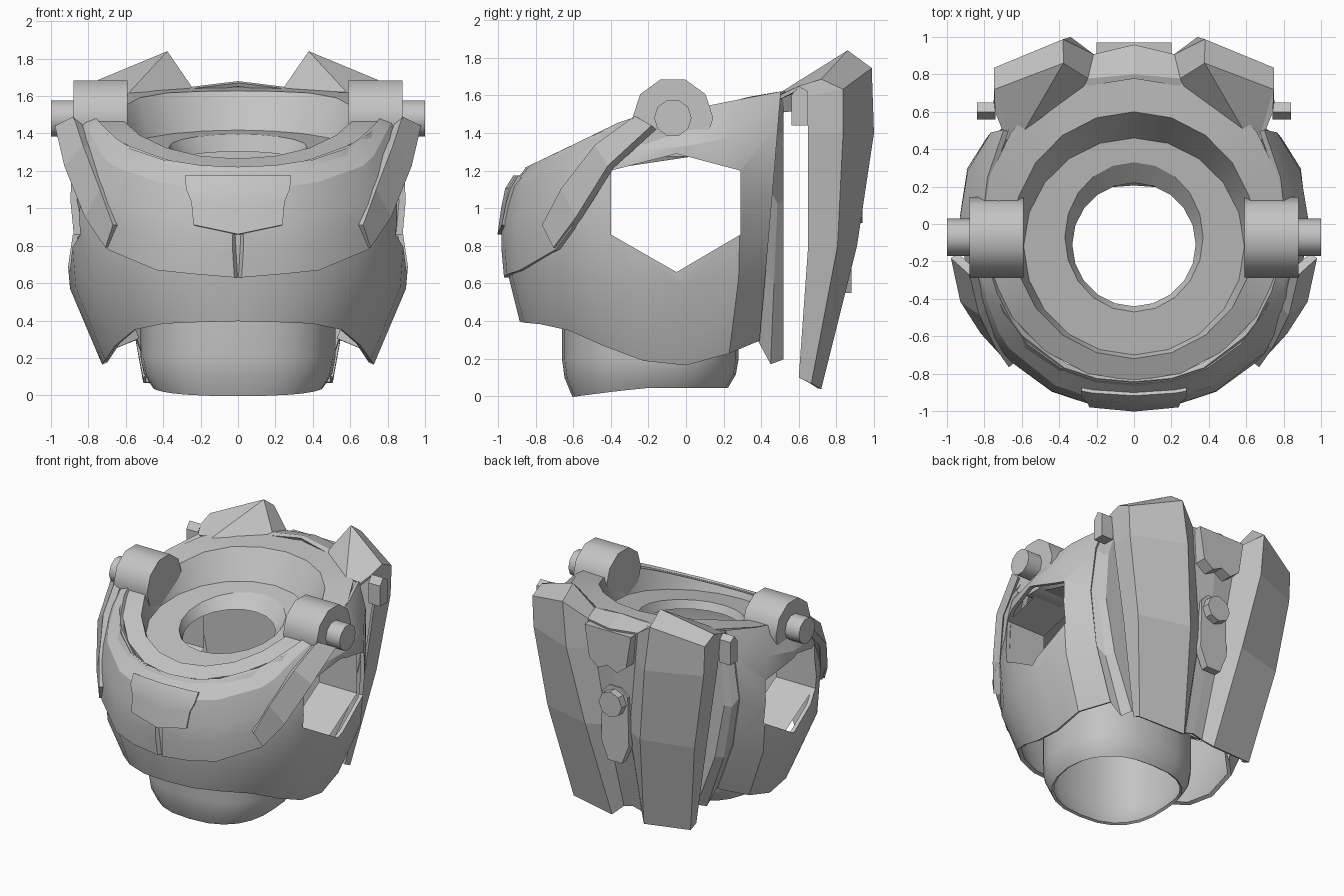
import bpy, bmesh, math
from math import sin, cos, radians
from mathutils import Vector

cube = bpy.data.objects.get("Cube")
if cube:
    bpy.data.objects.remove(cube)

GREY = (0.55, 0.55, 0.55, 1)
grey = bpy.data.materials.new("armour grey")
grey.use_nodes = True
grey.diffuse_color = GREY
grey.node_tree.nodes["Principled BSDF"].inputs["Base Color"].default_value = GREY


def finish(name, bm):
    bmesh.ops.recalc_face_normals(bm, faces=bm.faces)
    mesh = bpy.data.meshes.new(name)
    bm.to_mesh(mesh)
    bm.free()
    mesh.materials.append(grey)
    obj = bpy.data.objects.new(name, mesh)
    bpy.context.collection.objects.link(obj)
    return obj


def smooth(obj, angle=30):
    bpy.ops.object.select_all(action='DESELECT')
    obj.select_set(True)
    bpy.context.view_layer.objects.active = obj
    bpy.ops.object.shade_smooth_by_angle(angle=radians(angle))


def modify(obj, kind, **settings):
    """Add a modifier and apply it."""
    mod = obj.modifiers.new(kind, kind)
    for key, value in settings.items():
        setattr(mod, key, value)
    bpy.context.view_layer.objects.active = obj
    bpy.ops.object.modifier_apply(modifier=mod.name)


def thicken(obj, amount):
    modify(obj, 'SOLIDIFY', thickness=amount, offset=0)


def cut(obj, cutter):
    modify(obj, 'BOOLEAN', operation='DIFFERENCE', solver='EXACT', object=cutter)
    bpy.data.objects.remove(cutter)


def loft(name, rows, closed=False):
    """Skin a grid of points, row by row."""
    bm = bmesh.new()
    grid = [[bm.verts.new(p) for p in row] for row in rows]
    count = len(rows[0])
    for low, high in zip(grid, grid[1:]):
        for i in range(count if closed else count - 1):
            j = (i + 1) % count
            bm.faces.new((low[i], low[j], high[j], high[i]))
    return finish(name, bm)


def prism(name, outline, place, start, end, capped=True):
    """Extrude a flat outline; place(u, v, depth) gives the position."""
    bm = bmesh.new()
    near = [bm.verts.new(place(u, v, start)) for u, v in outline]
    far = [bm.verts.new(place(u, v, end)) for u, v in outline]
    for i in range(len(outline)):
        j = (i + 1) % len(outline)
        bm.faces.new((near[i], near[j], far[j], far[i]))
    if capped:
        bm.faces.new(near)
        bm.faces.new(far)
    return finish(name, bm)


def cylinder(name, sides, radius, depth, location, rotation):
    bpy.ops.mesh.primitive_cylinder_add(vertices=sides, radius=radius, depth=depth,
                                        location=location, rotation=rotation)
    obj = bpy.context.object
    obj.name = name
    obj.data.materials.append(grey)
    smooth(obj, 40)


def along_x(u, v, d): return (d, u, v)
def along_y(u, v, d): return (u, d, v)
def along_z(u, v, d): return (u, v, d)


def lerp(table, x):
    if x <= table[0][0]:
        return table[0][1]
    for (x0, y0), (x1, y1) in zip(table, table[1:]):
        if x <= x1:
            return y0 + (y1 - y0) * (x - x0) / (x1 - x0)
    return table[-1][1]


def power(value, exponent): return math.copysign(abs(value) ** exponent, value)


HEM = [(0, .4), (25, .39), (45, .35), (70, .2), (90, .17), (123, .3)]
BULGE = [(.3, .93), (.6, .95), (.86, .91), (1, .84)]
RIM = [(-.84, 1.21), (-.6, 1.32), (-.28, 1.47), (.1, 1.53), (.4, 1.61), (.84, 1.65)]
PLATE_HEM = [(0, .63), (25, .67), (46, .78), (53, .89), (66, 1.22), (80, 1.41)]


def top_z(a): return lerp(RIM, -.84 * cos(radians(a)))
def hem_z(a): return lerp(HEM, abs(a))


def surf(a, z, off=0):
    """Point on the torso at angle a from the front and height z."""
    r = radians(a)
    f = (z - hem_z(a)) / (top_z(a) - hem_z(a))
    s = lerp([(0, .87 - .12 * sin(r) ** 2)] + BULGE, f) + off
    s += .06 * sin(r) ** 8 * lerp([(.5, 0), (.86, 1), (1, 0)], f)
    return Vector((.95 * s * power(sin(r), .88), -s * power(cos(r), .95), z))


# Torso shell with hexagonal arm holes
angles = [-123, -106, -90, -74, -58, -42, -26, -12, 0]
angles += [-a for a in reversed(angles[:-1])]
rows = []
for f in (0, .3, .6, .86, 1):
    row = [surf(a, hem_z(a) + f * (top_z(a) - hem_z(a))) for a in angles]
    for p in (row[0], row[-1]):
        p.y = .38 + .12 * f
        p.x *= .84 + .16 * min(1, f / .6)
    rows.append(row)
edge = [row[-1].copy() for row in rows]
shell = loft("torso_shell", rows)
thicken(shell, .03)
arm_hole = [(-.4, 1.2), (-.4, .86), (-.05, .66), (.29, .86), (.29, 1.2), (-.05, 1.29)]
cut(shell, prism("arm_cutter", arm_hole, along_x, -1.5, 1.5))
smooth(shell)

# Back wall of the shell with a slanted flange on both sides
rows = []
for i, p in enumerate(edge):
    drop = .13 * (1 - i / 4)
    half = [(p.x, p.y, p.z), (p.x - .04, p.y + (.52 - p.y) * .5, p.z - drop),
            (p.x - .08, .52, p.z - drop * .8), (.36, .52, min(p.z - drop * .8, 1.4))]
    rows.append(half + [(-x, y, z) for x, y, z in reversed(half)])
loft("shell_back_wall", rows)

# Collar: lip, sloped rim, bowl wall, tilted floor and neck opening
def ring(rx, ry, cy, height, n=20):
    pts = []
    for i in range(n):
        t = 2 * math.pi * i / n
        y = cy - ry * cos(t)
        pts.append((rx * sin(t), y, height(y)))
    return pts


def rim(y): return lerp(RIM, y)
def lip(y): return rim(y) - .11
def floor(y): return 1.34 + .17 * y
def neck(y): return 1.27 + .15 * y


collar = loft("collar_bowl", [
    ring(.8, .83, 0, lip), ring(.81, .84, 0, rim), ring(.65, .66, -.06, rim),
    ring(.59, .58, -.12, floor), ring(.37, .4, -.07, floor), ring(.33, .33, -.11, neck)],
    closed=True)
smooth(collar, 20)

# Chest plate with a notch in the middle of its lower edge
angles = [-80, -74, -66, -53, -46, -25, -12, 0, 12, 25, 46, 53, 66, 74, 80]
rows = []
for f in (0, .25, .5, .8, 1):
    row = []
    for a in angles:
        low = lerp(PLATE_HEM, abs(a))
        row.append(surf(a, low + f * (top_z(a) - low), .025 if f < 1 else -.01))
    rows.append(row)
plate = loft("chest_plate", rows)
thicken(plate, .035)
cut(plate, prism("notch_cutter", [(-.035, -1.1), (.035, -1.1), (.035, -.99), (0, -.94), (-.035, -.99)],
                 along_z, .5, .86))
smooth(plate, 20)

# Raised centre panel of the chest
centre = loft("chest_centre_panel", [
    [surf(a, z + rise * abs(a) / 12, .045) for a in (-w, -12, 0, 12, w)]
    for z, w, rise in ((.86, 12, .05), (1, 13, .03), (1.1, 15, 0), (1.17, 16, 0))])
thicken(centre, .02)
smooth(centre, 20)

# Shoulder bands: lower and upper edge of a strip from chest to drum
BAND = [((.69, -.69, .79), (.65, -.75, .91)), ((.8, -.57, .95), (.72, -.65, 1.1)),
        ((.91, -.4, 1.22), (.81, -.47, 1.33)), ((.96, -.17, 1.43), (.86, -.26, 1.48))]
sideways = (0, math.pi / 2, 0)
for side, label in ((1, "left"), (-1, "right")):
    band = loft(label + "_shoulder_band", [[(side * x, y, z) for x, y, z in pair] for pair in BAND])
    thicken(band, .05)

    # Shoulder drums, pivot pins, arm sockets and back lugs
    cylinder(label + "_shoulder_drum", 10, .215, .29, (side * .735, -.07, 1.48), sideways)
    cylinder(label + "_shoulder_pin", 10, .1, .16, (side * .92, -.07, 1.48), sideways)
    prism(label + "_arm_socket", arm_hole, along_x, side * .5, side * .83, capped=False)
    prism(label + "_back_lug", [(.56, 1.44), (.65, 1.44), (.65, 1.62), (.6, 1.65), (.56, 1.6)],
          along_x, side * .74, side * .84)

# Back plate: half section from outer edge to centre, from bottom to horn
back = loft("back_plate", [
    [(.5, .6, .1), (.5, .66, .07), (.14, .71, .04), (.08, .65, .1), (0, .65, .12)],
    [(.63, .65, .8), (.63, .8, .8), (.24, .9, .8), (.1, .83, .8), (0, .84, .8)],
    [(.72, .65, 1.4), (.73, .83, 1.4), (.34, .99, 1.4), (.18, .87, 1.4), (0, .88, 1.4)],
    [(.74, .65, 1.6), (.74, .83, 1.63), (.38, .98, 1.74), (.22, .9, 1.62), (0, .95, 1.62)],
    [(.74, .6, 1.64), (.74, .72, 1.68), (.38, .86, 1.83), (.25, .78, 1.64), (0, .8, 1.67)],
    [(.67, .42, 1.55), (.66, .43, 1.56), (.6, .48, 1.59), (.27, .74, 1.63), (0, .78, 1.66)]])
modify(back, 'MIRROR', use_clip=True)
thicken(back, .02)

# Centre back: upper block, tongue and round knob
prism("back_upper_block", [(-.2, 1.61), (-.16, 1.36), (-.08, 1.3), (0, 1.34),
                           (.08, 1.3), (.16, 1.36), (.2, 1.61)], along_y, .84, .97)
prism("back_tongue", [(-.06, .55), (.06, .55), (.12, .7), (.11, 1.08), (.05, 1.14),
                      (-.05, 1.14), (-.11, 1.08), (-.12, .7)], along_y, .82, .88)
cylinder("back_knob", 8, .1, .12, (0, .88, 1.02), (math.pi / 2, 0, 0))

# Waist tube with rounded-square section, dipping at the front
def waist_ring(scale, z, dip):
    pts = []
    for i in range(24):
        t = 2 * math.pi * i / 24
        c, s = cos(t), sin(t)
        pts.append((.51 * scale * power(s, .8), -.19 - .46 * scale * power(c, .85),
                    z - dip * max(c, 0)))
    return pts


waist = loft("waist", [waist_ring(.88, .05, .05), waist_ring(.97, .12, .02), waist_ring(1, .2, 0),
                       waist_ring(1, .6, 0)], closed=True)
thicken(waist, .02)
smooth(waist, 40)
